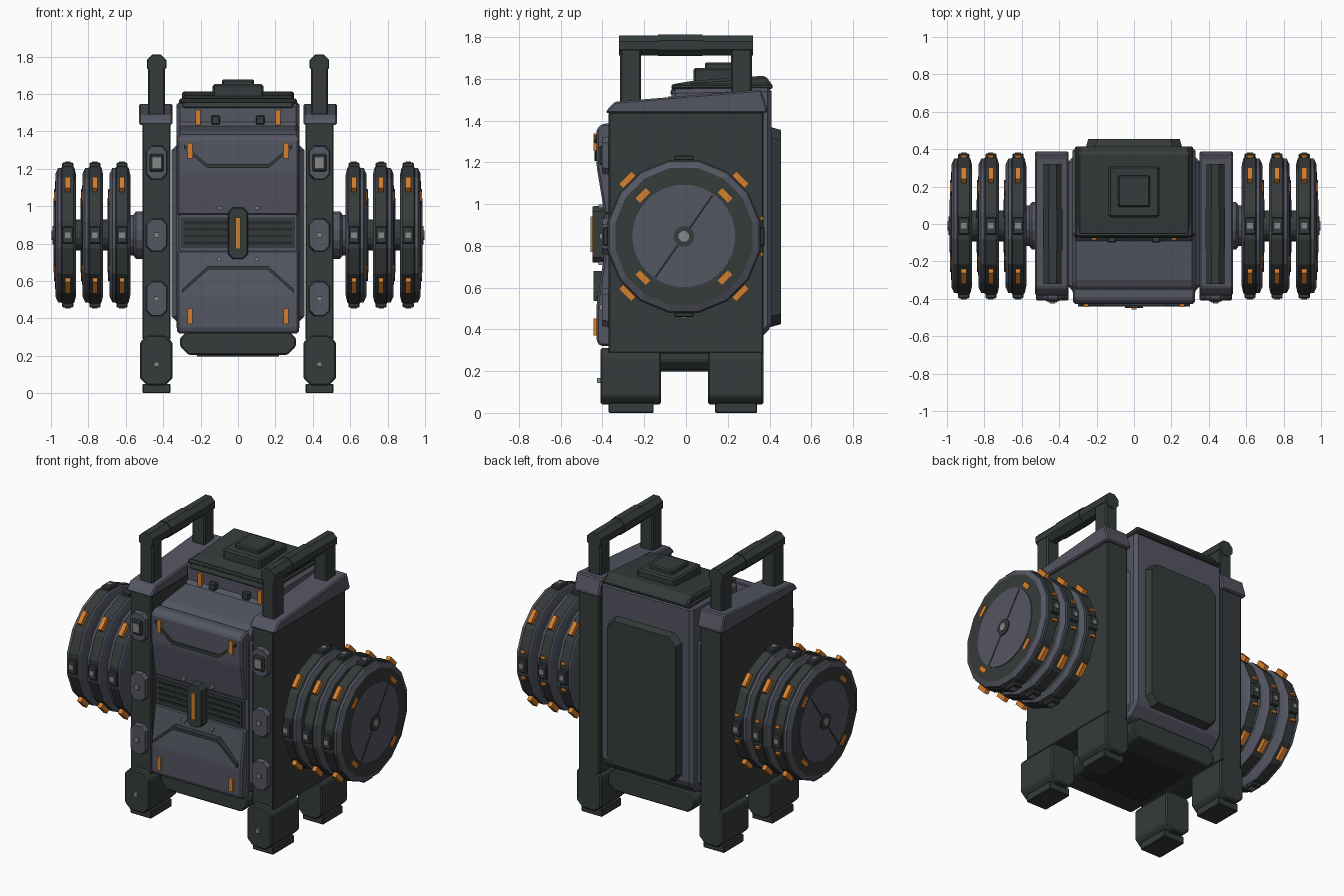
import bpy, bmesh, math
from mathutils import Matrix, Vector

if "Cube" in bpy.data.objects:
    bpy.data.objects.remove(bpy.data.objects["Cube"])


def material(name, rgb):
    m = bpy.data.materials.new(name)
    m.diffuse_color = (*rgb, 1)
    m.use_nodes = True
    m.node_tree.nodes["Principled BSDF"].inputs["Base Color"].default_value = m.diffuse_color
    return m


DARK = material("dark green grey", (0.036, 0.044, 0.043))
SLATE = material("slate grey", (0.088, 0.092, 0.122))
ORANGE = material("orange", (0.68, 0.21, 0.025))
STEEL = material("light steel", (0.24, 0.25, 0.25))
BLACK = material("vent black", (0.02, 0.023, 0.025))


def finish(name, bm, mats, bevel=0.0):
    bmesh.ops.recalc_face_normals(bm, faces=bm.faces)
    if bevel:
        bmesh.ops.bevel(bm, geom=list(bm.edges), offset=bevel, segments=1,
                        affect='EDGES', clamp_overlap=True)
    me = bpy.data.meshes.new(name)
    bm.to_mesh(me)
    bm.free()
    for m in mats:
        me.materials.append(m)
    ob = bpy.data.objects.new(name, me)
    bpy.context.collection.objects.link(ob)
    return ob


def box(name, x, y, z, mat, bevel=0.0):
    """Box from (min, max) pairs."""
    bm = bmesh.new()
    c = [(a + b) / 2 for a, b in (x, y, z)]
    d = [abs(b - a) for a, b in (x, y, z)]
    bmesh.ops.create_cube(bm, size=1, matrix=Matrix.Translation(c) @ Matrix.Diagonal((*d, 1)))
    return finish(name, bm, [mat], bevel)


def prism(name, pts, axis, a, b, mat, bevel=0.0, taper=0.0):
    """Extrude a 2D outline along an axis; taper insets the end at b."""
    bm = bmesh.new()
    mid = [sum(p[i] for p in pts) / len(pts) for i in (0, 1)]

    def put(p, t):
        p = list(p)
        p.insert('xyz'.index(axis), t)
        return bm.verts.new(p)
    lo = [put(p, a) for p in pts]
    hi = [put([p[i] - math.copysign(taper, p[i] - mid[i]) for i in (0, 1)], b) for p in pts]
    bm.faces.new(lo)
    bm.faces.new(hi)
    for i in range(len(pts)):
        j = (i + 1) % len(pts)
        bm.faces.new((lo[i], lo[j], hi[j], hi[i]))
    return finish(name, bm, [mat], bevel)


def octagon(x0, x1, z0, z1, c):
    return [(x0 + c, z0), (x1 - c, z0), (x1, z0 + c), (x1, z1 - c),
            (x1 - c, z1), (x0 + c, z1), (x0, z1 - c), (x0, z0 + c)]


def lathe(name, profile, mats, idx, n, s):
    """Revolve (x, radius) profile round the wheel axis; idx gives material per band."""
    bm = bmesh.new()
    rings = []
    for x, r in profile:
        rings.append([bm.verts.new((s * x, WY + r * math.cos(t), WZ + r * math.sin(t)))
                      for t in (2 * math.pi * (k + 0.5) / n for k in range(n))])
    for i in range(len(rings) - 1):
        for k in range(n):
            j = (k + 1) % n
            f = bm.faces.new((rings[i][k], rings[i][j], rings[i + 1][j], rings[i + 1][k]))
            f.material_index = idx[i]
    for ring, m in ((rings[0], idx[0]), (rings[-1], idx[-1])):
        bm.faces.new(ring).material_index = m
    return finish(name, bm, mats)


def rim_box(name, x, r, size, deg, mat, bevel=0.0):
    """Box at radius r and angle deg on a wheel; size = (axial, radial, tangential)."""
    bm = bmesh.new()
    m = (Matrix.Translation((x, WY, WZ)) @ Matrix.Rotation(math.radians(deg), 4, 'X')
         @ Matrix.Translation((0, r, 0)) @ Matrix.Diagonal((*size, 1)))
    bmesh.ops.create_cube(bm, size=1, matrix=m)
    return finish(name, bm, [mat], bevel)


def strip(name, pts, w, y0, y1, mat):
    """Angular trim bar following a centre line in the front plane."""
    prism(name, [(x, z + w) for x, z in pts] + [(x, z - w) for x, z in reversed(pts)],
          'y', y0, y1, mat)


WY, WZ = -0.01, 0.845

# Central hull with stepped head, and the dark base
prism("hull", [(-0.385, 0.40), (-0.33, 0.33), (0.33, 0.33), (0.41, 0.41), (0.41, 1.56),
               (-0.07, 1.55), (-0.07, 1.43), (-0.32, 1.40), (-0.385, 1.34)],
      'x', -0.33, 0.33, SLATE, 0.02)
box("hull_flank", (-0.355, 0.355), (-0.36, 0.36), (0.38, 1.33), SLATE, 0.03)
prism("base", octagon(-0.31, 0.31, 0.205, 0.34, 0.045), 'y', -0.35, 0.36, DARK, 0.008)
box("base_tray", (-0.22, 0.22), (-0.2, 0.2), (0.197, 0.22), BLACK)
prism("back_plate", octagon(-0.26, 0.26, 0.41, 1.37, 0.05), 'y', 0.40, 0.455, DARK, taper=0.015)

# Roof and hatch
prism("roof", [(-0.08, 1.52), (-0.06, 1.575), (0.03, 1.59), (0.38, 1.615), (0.42, 1.56), (0.40, 1.545),
               (0, 1.535)], 'x', -0.30, 0.30, DARK, 0.012)
box("roof_lip", (-0.315, 0.315), (-0.07, 0.415), (1.55, 1.575), DARK, 0.008)
box("hatch", (-0.135, 0.135), (0.035, 0.31), (1.58, 1.652), DARK, 0.01)
box("hatch_cap", (-0.085, 0.085), (0.09, 0.26), (1.64, 1.678), DARK, 0.008)

# Front panels, vent and trim
prism("upper_panel", [(-0.36, 0.95), (-0.39, 0.95), (-0.428, 1.18), (-0.428, 1.36),
                      (-0.40, 1.385), (-0.34, 1.385)], 'x', -0.325, 0.325, SLATE, 0.01)
prism("lower_panel", [(-0.36, 0.765), (-0.39, 0.765), (-0.428, 0.52), (-0.428, 0.34),
                      (-0.41, 0.32), (-0.34, 0.32)], 'x', -0.325, 0.325, SLATE, 0.01)
box("vent_back", (-0.315, 0.315), (-0.39, -0.36), (0.765, 0.95), SLATE)
box("vent_frame", (-0.305, 0.305), (-0.398, -0.38), (0.775, 0.94), DARK)
for i in range(4):
    z = 0.795 + i * 0.036
    box("vent_slot", (-0.29, 0.29), (-0.402, -0.39), (z, z + 0.018), BLACK)
prism("latch", octagon(-0.055, 0.055, 0.715, 0.995, 0.025), 'y', -0.37, -0.448, DARK, taper=0.006)
box("latch_light", (-0.014, 0.014), (-0.457, -0.44), (0.77, 0.94), ORANGE)
strip("upper_trim", [(-0.29, 1.32), (-0.165, 1.215), (0.165, 1.215), (0.29, 1.32)],
      0.01, -0.40, -0.438, DARK)
strip("lower_trim", [(-0.3, 0.545), (-0.16, 0.67), (0.16, 0.67), (0.3, 0.545)],
      0.01, -0.39, -0.442, DARK)

for s in (-1, 1):
    def X(a, b):
        return sorted((s * a, s * b))

    # Front lights, bolts and head sensors
    for z in (1.255, 0.37):
        box("panel_light", X(0.242, 0.27), (-0.443, -0.41), (z, z + 0.082), ORANGE)
    box("head_light", X(0.2, 0.228), (-0.085, -0.05), (1.43, 1.515), ORANGE)
    box("head_sensor", X(0.095, 0.143), (-0.10, -0.05), (1.437, 1.484), DARK, 0.006)
    for z in (0.99, 0.717):
        box("vent_bolt", X(0.092, 0.11), (-0.42, -0.38), (z - 0.009, z + 0.009), STEEL)

    # Side slab, sloped cap, carry handle
    box("side_slab", X(0.36, 0.51), (-0.37, 0.37), (0.285, 1.44), DARK, 0.006)
    prism("slab_cap", [(-0.385, 1.435), (-0.375, 1.455), (-0.34, 1.49), (0.36, 1.548),
                       (0.39, 1.45), (0.385, 1.435)], 'x', *X(0.35, 0.53), SLATE, 0.018)
    for y in (-0.265, 0.265):
        box("handle_post", X(0.39, 0.48), (y - 0.05, y + 0.05), (1.46, 1.76), DARK, 0.008)
    prism("handle_bar", octagon(s * 0.435 - 0.048, s * 0.435 + 0.048, 1.712, 1.807, 0.028),
          'y', -0.32, 0.32, DARK)
    prism("handle_grip", octagon(s * 0.435 - 0.052, s * 0.435 + 0.052, 1.708, 1.812, 0.03),
          'y', -0.135, 0.08, DARK)

    # Feet
    for y0, y1, p0, p1 in ((-0.41, -0.12, -0.37, -0.155), (0.105, 0.37, 0.14, 0.34)):
        prism("foot", octagon(s * 0.437 - 0.088, s * 0.437 + 0.088, 0.04, 0.31, 0.04),
              'y', y0, y1, DARK, 0.008)
        box("foot_pad", X(0.362, 0.51), (p0, p1), (0, 0.05), DARK, 0.004)
    box("foot_bolt", X(0.423, 0.449), (-0.425, -0.40), (0.142, 0.168), STEEL)

    # Plates on the slab front
    for z0, z1 in ((1.14, 1.325), (0.755, 0.935), (0.41, 0.6)):
        prism("slab_plate", octagon(s * 0.435 - 0.058, s * 0.435 + 0.058, z0, z1, 0.028),
              'y', -0.36, -0.402, SLATE, taper=0.006)
        if z0 < 1:
            z = (z0 + z1) / 2
            box("plate_bolt", X(0.422, 0.448), (-0.415, -0.39), (z - 0.013, z + 0.013), STEEL)
    box("lamp_frame", X(0.397, 0.473), (-0.415, -0.39), (1.185, 1.28), DARK, 0.008)
    box("lamp", X(0.412, 0.458), (-0.42, -0.40), (1.205, 1.26), STEEL)

    # Axle
    lathe("axle_collar", [(0.50, 0.13), (0.545, 0.13), (0.56, 0.11), (0.585, 0.11)],
          [SLATE], [0, 0, 0], 16, s)
    lathe("axle", [(0.5, 0.085), (0.9, 0.085)], [DARK], [0], 16, s)

    # Three wheels per side
    for c in (0.62, 0.765, 0.91):
        lathe("wheel", [(c - 0.044, 0.33), (c - 0.036, 0.365), (c - 0.03, 0.373), (c + 0.03, 0.373),
                        (c + 0.036, 0.366), (c + 0.052, 0.366), (c + 0.066, 0.335), (c + 0.068, 0.26)],
              [SLATE, DARK], [0, 0, 1, 1, 0, 0, 1], 16, s)
        lathe("wheel_disc", [(c + 0.05, 0.247), (c + 0.073, 0.247), (c + 0.075, 0.243)],
              [SLATE], [0, 0], 40, s)
        lathe("wheel_hub", [(c + 0.06, 0.05), (c + 0.082, 0.05)], [DARK], [0], 16, s)
        lathe("hub_bolt", [(c + 0.06, 0.027), (c + 0.088, 0.027)], [STEEL], [0], 8, s)
        rim_box("disc_seam", s * (c + 0.073), 0, (0.007, 0.48, 0.01), 55, BLACK)
        for a in (45, 135, 225, 315):
            rim_box("rim_light", s * c, 0.383, (0.028, 0.03, 0.085), a, ORANGE)
            rim_box("face_light", s * (c + 0.066), 0.278, (0.014, 0.03, 0.07), a, ORANGE)
        for a in (0, 90, 180, 270):
            rim_box("rim_bracket", s * c, 0.375, (0.06, 0.024, 0.09), a, DARK, 0.005)
            rim_box("rim_bolt", s * c, 0.387, (0.03, 0.012, 0.03), a, STEEL)
        for a in (-13, 13):
            rim_box("rear_marker", s * c, 0.382, (0.03, 0.014, 0.016), a, ORANGE)
